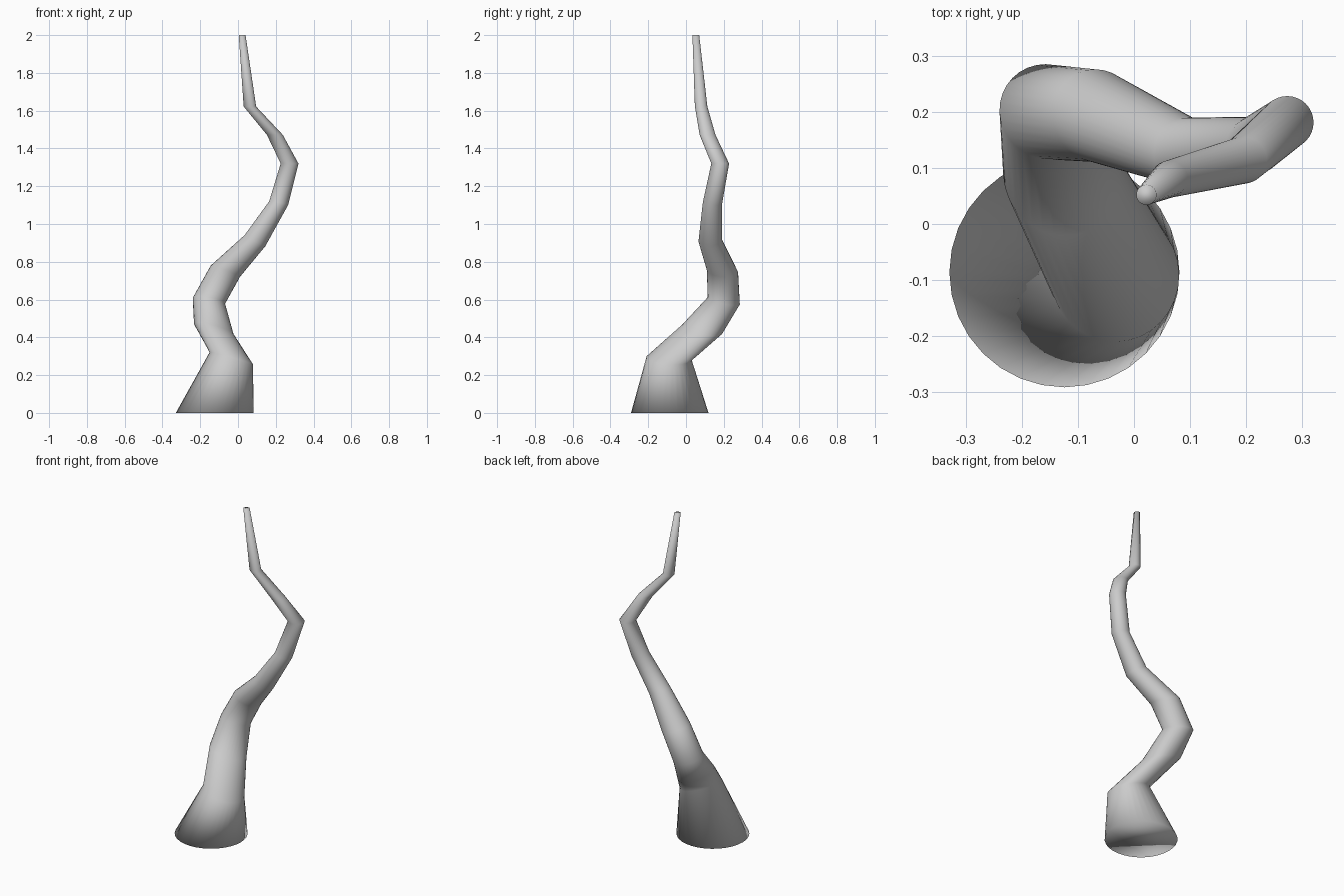
import bpy, bmesh, math
from mathutils import Vector

if "Cube" in bpy.data.objects:
    bpy.data.objects.remove(bpy.data.objects["Cube"])

SIDES = 32
# rings along the horn: centre x, y, z, radius, plane slope along x, along y
RINGS = [
    (-0.124, -0.086, 0.00, 0.205, 0, 0),
    (-0.035, -0.09, 0.288, 0.120, -0.28, -0.06),
    (-0.128, 0.086, 0.443, 0.109, -0.28, -0.20),
    (-0.154, 0.200, 0.593, 0.087, -0.18, -0.23),
    (-0.067, 0.193, 0.750, 0.083, -0.38, -0.09),
    (0.090, 0.128, 0.912, 0.062, -0.55, 0.08),
    (0.215, 0.140, 1.110, 0.051, -0.20, -0.10),
    (0.273, 0.181, 1.320, 0.047, 0, 0),
    (0.195, 0.114, 1.472, 0.042, 0, 0),
    (0.063, 0.080, 1.622, 0.033, 0, 0),
    (0.022, 0.052, 2.00, 0.018, 0, 0),
]

# tapering twisted horn, lofted through the rings
bm = bmesh.new()
loops = []
for x, y, z, r, sx, sy in RINGS:
    n = Vector((-sx, -sy, 1)).normalized()
    u = Vector((1, 0, sx)).normalized()
    v = n.cross(u)
    loops.append([bm.verts.new(Vector((x, y, z)) + r * (u * math.cos(a) + v * math.sin(a)))
                  for a in (2 * math.pi * i / SIDES for i in range(SIDES))])
for lo, hi in zip(loops, loops[1:]):
    for i in range(SIDES):
        j = (i + 1) % SIDES
        bm.faces.new((lo[i], lo[j], hi[j], hi[i]))

# end caps
bm.faces.new(loops[0][::-1])
bm.faces.new(loops[-1])
for f in bm.faces:
    f.smooth = True

mesh = bpy.data.meshes.new("horn")
bm.to_mesh(mesh)
bm.free()
horn = bpy.data.objects.new("horn", mesh)
bpy.context.collection.objects.link(horn)
